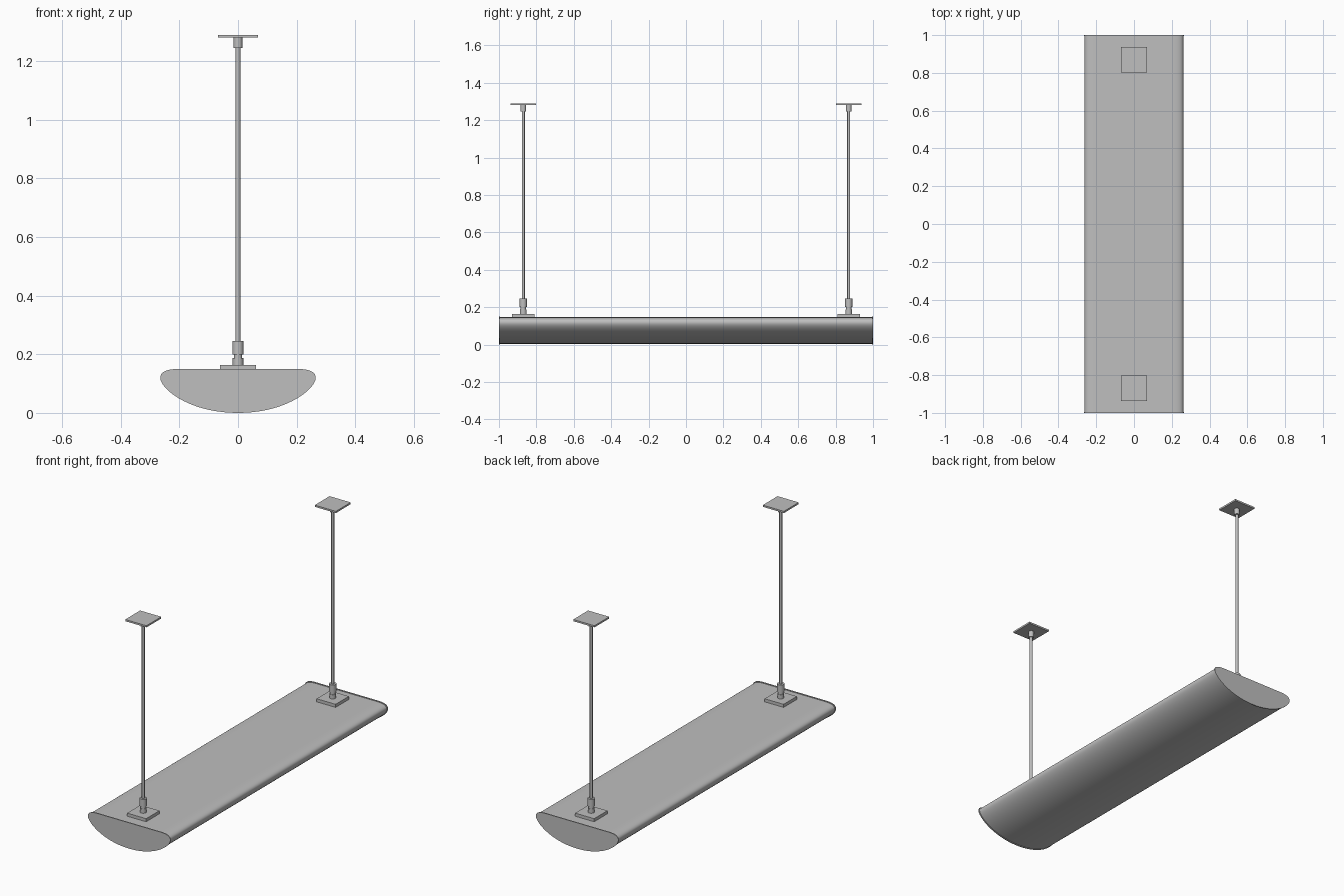
import bpy
import bmesh
from mathutils import Vector
from mathutils.geometry import interpolate_bezier

cube = bpy.data.objects.get("Cube")
if cube:
    bpy.data.objects.remove(cube, do_unlink=True)

grey = bpy.data.materials.new("light grey")
grey.use_nodes = True
color = (0.52, 0.52, 0.52, 1)
grey.diffuse_color = color
grey.node_tree.nodes["Principled BSDF"].inputs["Base Color"].default_value = color


def finish(ob, name):
    ob.name = name
    ob.data.materials.append(grey)
    bpy.ops.object.select_all(action="DESELECT")
    ob.select_set(True)
    bpy.context.view_layer.objects.active = ob
    bpy.ops.object.shade_smooth_by_angle()


def box(name, half, y, z0, z1):
    bpy.ops.mesh.primitive_cube_add(size=1, location=(0, y, (z0 + z1) / 2))
    ob = bpy.context.object
    ob.scale = (2 * half, 2 * half, z1 - z0)
    bpy.ops.object.transform_apply(location=False, rotation=False)
    finish(ob, name)


def cylinder(name, radius, y, z0, z1):
    bpy.ops.mesh.primitive_cylinder_add(vertices=24, radius=radius, depth=z1 - z0,
                                        location=(0, y, (z0 + z1) / 2))
    finish(bpy.context.object, name)


# Half section of the shade: shallow bowl, then a rounded shoulder
bowl = interpolate_bezier(Vector((0, 0)), Vector((0.165, 0)),
                          Vector((0.262, 0.08)), Vector((0.265, 0.118)), 20)
shoulder = interpolate_bezier(Vector((0.265, 0.118)), Vector((0.267, 0.142)),
                              Vector((0.24, 0.15)), Vector((0.2, 0.15)), 10)
half = list(bowl) + list(shoulder)[1:]
section = half + [Vector((-p.x, p.y)) for p in reversed(half[1:])]


def extrusion(name, y0, y1, inset):
    bm = bmesh.new()
    mid = 0.075
    sx, sz = 1 - inset / 0.265, 1 - inset / mid
    verts = [bm.verts.new((p.x * sx, y0, mid + (p.y - mid) * sz)) for p in section]
    face = bm.faces.new(verts)
    out = bmesh.ops.extrude_face_region(bm, geom=[face])
    moved = [g for g in out["geom"] if isinstance(g, bmesh.types.BMVert)]
    bmesh.ops.translate(bm, verts=moved, vec=(0, y1 - y0, 0))
    bmesh.ops.recalc_face_normals(bm, faces=bm.faces)
    mesh = bpy.data.meshes.new(name)
    bm.to_mesh(mesh)
    bm.free()
    ob = bpy.data.objects.new(name, mesh)
    bpy.context.collection.objects.link(ob)
    finish(ob, name)


# Long shade with a slightly larger cap at each end
extrusion("shade_body", -0.996, 0.996, 0.004)
extrusion("front_end_cap", -1, -0.994, 0)
extrusion("back_end_cap", 0.994, 1, 0)

# Two hanging stems
for side, y in (("front", -0.87), ("back", 0.87)):
    box(side + "_mount_plate", 0.061, y, 0.145, 0.164)
    cylinder(side + "_lower_collar", 0.018, y, 0.163, 0.188)
    cylinder(side + "_neck", 0.014, y, 0.187, 0.201)
    cylinder(side + "_swivel", 0.019, y, 0.2, 0.245)
    cylinder(side + "_rod", 0.008, y, 0.24, 1.26)
    cylinder(side + "_upper_collar", 0.015, y, 1.245, 1.281)
    box(side + "_ceiling_plate", 0.068, y, 1.28, 1.29)
